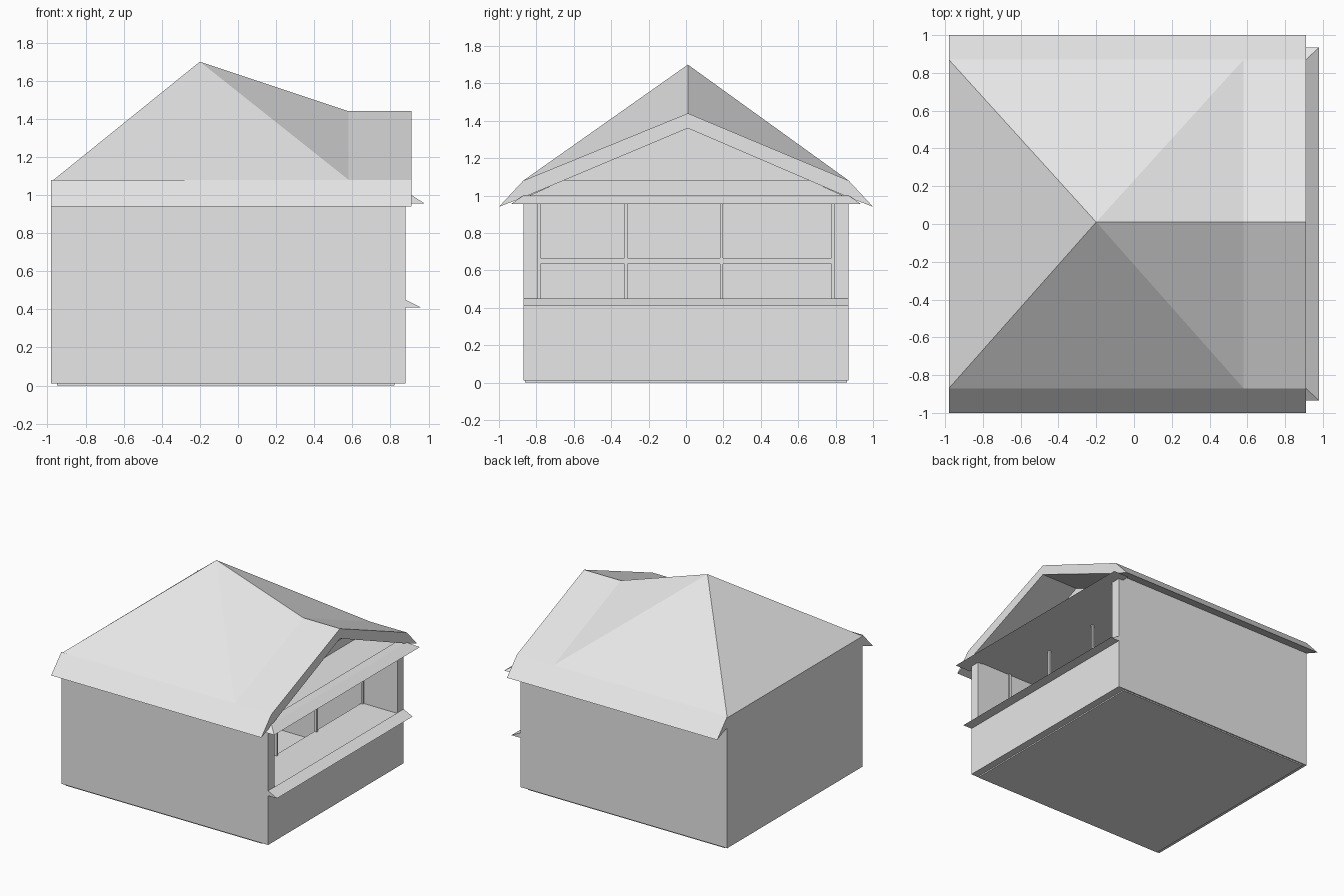
import bpy, bmesh

cube = bpy.data.objects.get("Cube")
if cube:
    bpy.data.objects.remove(cube, do_unlink=True)

# One plain grey for the whole building
grey = bpy.data.materials.new("plain grey")
grey.use_nodes = True
GREY = (0.8, 0.8, 0.8, 1)
grey.diffuse_color = GREY
grey.node_tree.nodes["Principled BSDF"].inputs["Base Color"].default_value = GREY


def make(name, verts, faces):
    bm = bmesh.new()
    vs = [bm.verts.new(v) for v in verts]
    for f in faces:
        bm.faces.new([vs[i] for i in f])
    bmesh.ops.recalc_face_normals(bm, faces=bm.faces)
    me = bpy.data.meshes.new(name)
    bm.to_mesh(me)
    bm.free()
    me.materials.append(grey)
    ob = bpy.data.objects.new(name, me)
    bpy.context.collection.objects.link(ob)
    return ob


def loft(name, a, b):
    """Closed solid between two matching outlines."""
    n = len(a)
    sides = [(i, (i + 1) % n, n + (i + 1) % n, n + i) for i in range(n)]
    return make(name, a + b, sides + [tuple(range(n)), tuple(range(n, 2 * n))])


def rect(x, y, z):
    return [(x[0], y[0], z), (x[1], y[0], z), (x[1], y[1], z), (x[0], y[1], z)]


def box(name, x, y, z):
    return loft(name, rect(x, y, z[0]), rect(x, y, z[1]))


def along_x(name, profile, x0, x1):
    return loft(name, [(x0, y, z) for y, z in profile], [(x1, y, z) for y, z in profile])


WEST, EAST, HALF, INNER = -0.98, 0.88, 0.87, 0.79
GABLE_X, END_X, EAVE, RIDGE_Y = 0.56, 0.91, 1.08, 0.01

# Floor and walls
box("floor", (-0.95, 0.82), (-0.86, 0.86), (0, 0.03))
box("rear_wall", (WEST, -0.9), (-HALF, HALF), (0.01, 1.07))
for side, s in (("right", -1), ("left", 1)):
    box(side + "_wall", (-0.9, EAST), sorted((s * INNER, s * HALF)), (0.01, 0.99))

# Counter below the opening, with a sloping sill
box("counter", (GABLE_X, EAST), (-INNER, INNER), (0.01, 0.445))
sill = [(EAST, 0.45), (0.96, 0.41), (EAST, 0.41)]
loft("sill", [(x, -HALF, z) for x, z in sill], [(x, HALF, z) for x, z in sill])

# Window frame set back behind the counter
for i, y in enumerate((-0.785, -0.32, 0.19, 0.785)):
    box(f"window_post_{i + 1}", (GABLE_X, GABLE_X + 0.02), (y - 0.008, y + 0.008), (0.44, 0.97))
box("window_rail", (GABLE_X, GABLE_X + 0.02), (-0.785, 0.785), (0.635, 0.665))

# Ceiling and the sloping lip over the opening
box("ceiling", (-0.92, 0.9), (-0.86, 0.86), (0.96, 0.995))
loft("ceiling_lip", rect((0.84, 0.98), (-0.935, 0.935), 0.955),
     rect((0.84, END_X), (-HALF, HALF), 1.0))

# Gable wall and the roof that projects over it
along_x("gable_wall", [(-0.86, 0.99), (0.86, 0.99), (RIDGE_Y, 1.38)], GABLE_X - 0.04, GABLE_X)
along_x("gable_roof", [(-HALF, EAVE), (RIDGE_Y, 1.44), (HALF, EAVE),
                       (HALF, 0.99), (RIDGE_Y, 1.36), (-HALF, 0.99)], GABLE_X, END_X)

# Main hipped roof
make("main_roof",
     [(WEST, -HALF, EAVE - 0.01), (WEST, HALF, EAVE - 0.01), (0.58, HALF, EAVE),
      (0.58, -HALF, EAVE), (0.58, RIDGE_Y, 1.44), (-0.2, RIDGE_Y, 1.70)],
     [(0, 1, 5), (1, 2, 5), (2, 4, 5), (4, 3, 5), (3, 0, 5), (2, 3, 4), (0, 3, 2, 1)])

# Flared eaves along both long sides
for side, s in (("right", -1), ("left", 1)):
    along_x(side + "_eave", [(s * HALF, EAVE), (s * 1.0, 0.94), (s * HALF, 0.99)], WEST, END_X)
